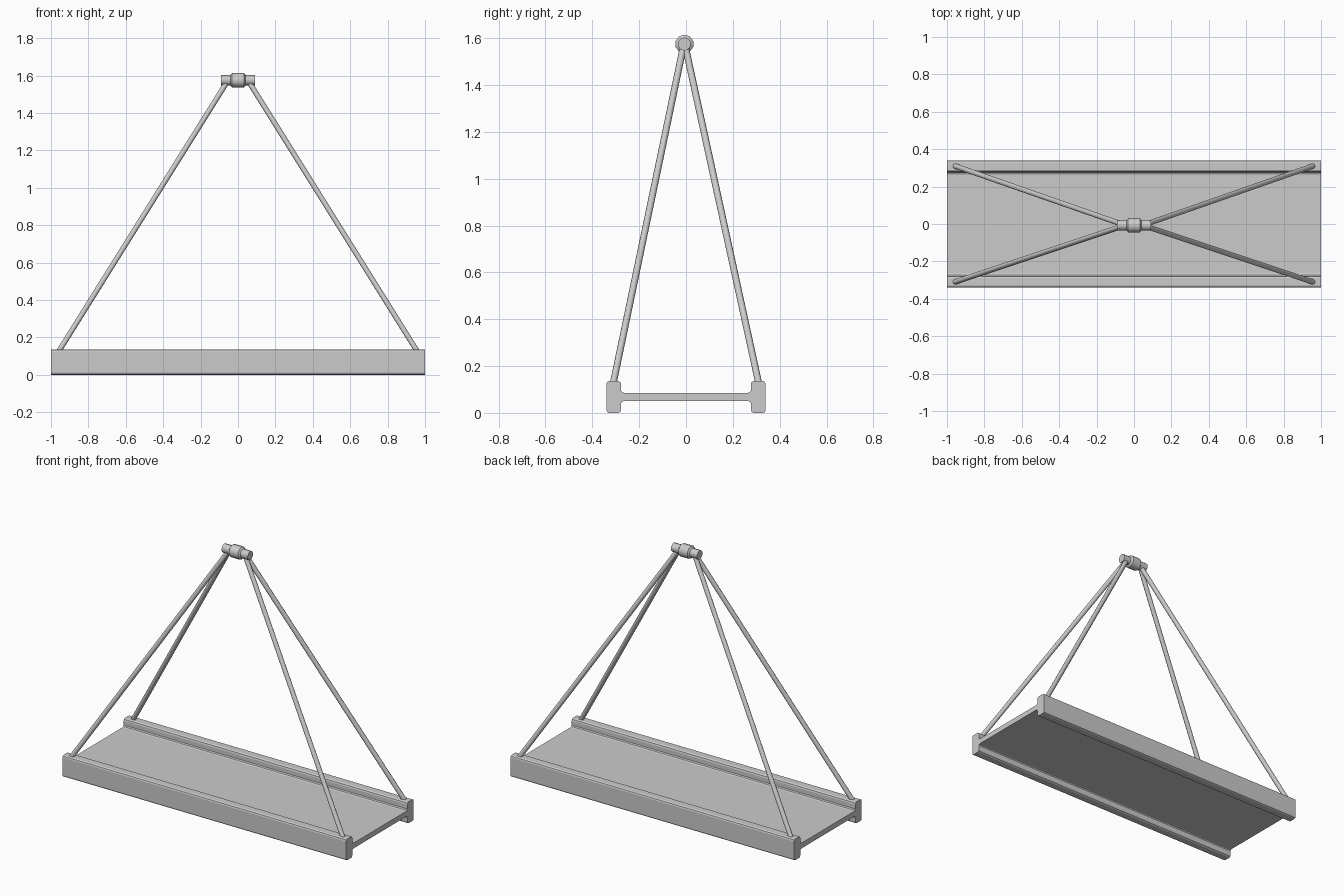
import bpy, bmesh, math
from mathutils import Vector, Matrix

if "Cube" in bpy.data.objects:
    bpy.data.objects.remove(bpy.data.objects["Cube"])

HUB = Vector((0, -0.007, 1.575))


def finish(name, bm, angle):
    bmesh.ops.recalc_face_normals(bm, faces=bm.faces)
    me = bpy.data.meshes.new(name)
    bm.to_mesh(me)
    bm.free()
    ob = bpy.data.objects.new(name, me)
    bpy.context.collection.objects.link(ob)
    bpy.ops.object.select_all(action='DESELECT')
    ob.select_set(True)
    bpy.context.view_layer.objects.active = ob
    bpy.ops.object.shade_smooth_by_angle(angle=math.radians(angle))
    return ob


# Deck with two edge girders: one quarter of the section, mirrored, then extruded
quarter = [(0.262, 0.017), (0.272, 0.02), (0.277, 0.027), (0.277, 0.054),
           (0.28, 0.063), (0.288, 0.068), (0.329, 0.068), (0.337, 0.064), (0.34, 0.056)]
right = quarter + [(y, -z) for y, z in reversed(quarter)]
section = right + [(-y, -z) for y, z in right]
bm = bmesh.new()
face = bm.faces.new([bm.verts.new((-1, y, z + 0.068)) for y, z in section])
ext = bmesh.ops.extrude_face_region(bm, geom=[face], use_keep_orig=True)
moved = [v for v in ext["geom"] if isinstance(v, bmesh.types.BMVert)]
bmesh.ops.translate(bm, verts=moved, vec=(2, 0, 0))
finish("deck_with_girders", bm, 15)


# Sling rods from the deck corners to the lifting pin
def rod(name, a, b, radius):
    d = b - a
    bm = bmesh.new()
    mat = Matrix.Translation((a + b) / 2) @ d.to_track_quat('Z', 'Y').to_matrix().to_4x4()
    bmesh.ops.create_cone(bm, cap_ends=True, segments=10, radius1=radius,
                          radius2=radius, depth=d.length, matrix=mat)
    finish(name, bm, 40)


for sx, xname in ((-1, "left"), (1, "right")):
    for sy, yname in ((-1, "front"), (1, "back")):
        rod(f"sling_rod_{yname}_{xname}", Vector((sx * 0.965, sy * 0.313, 0.115)),
            HUB + Vector((sx * 0.056, sy * 0.003, -0.005)), 0.0145)

# Lifting pin with a thicker collar, turned around the x axis
profile = [(-0.092, 0.028), (-0.04, 0.028), (-0.031, 0.04),
           (0.031, 0.04), (0.04, 0.028), (0.092, 0.028)]
N = 10
bm = bmesh.new()
rings = []
for x, r in profile:
    rings.append([bm.verts.new(HUB + Vector((x, r * math.sin(2 * math.pi * i / N),
                                             r * math.cos(2 * math.pi * i / N))))
                  for i in range(N)])
for a, b in zip(rings, rings[1:]):
    for i in range(N):
        j = (i + 1) % N
        bm.faces.new((a[i], a[j], b[j], b[i]))
bm.faces.new(rings[0])
bm.faces.new(rings[-1])
finish("lifting_pin", bm, 40)
